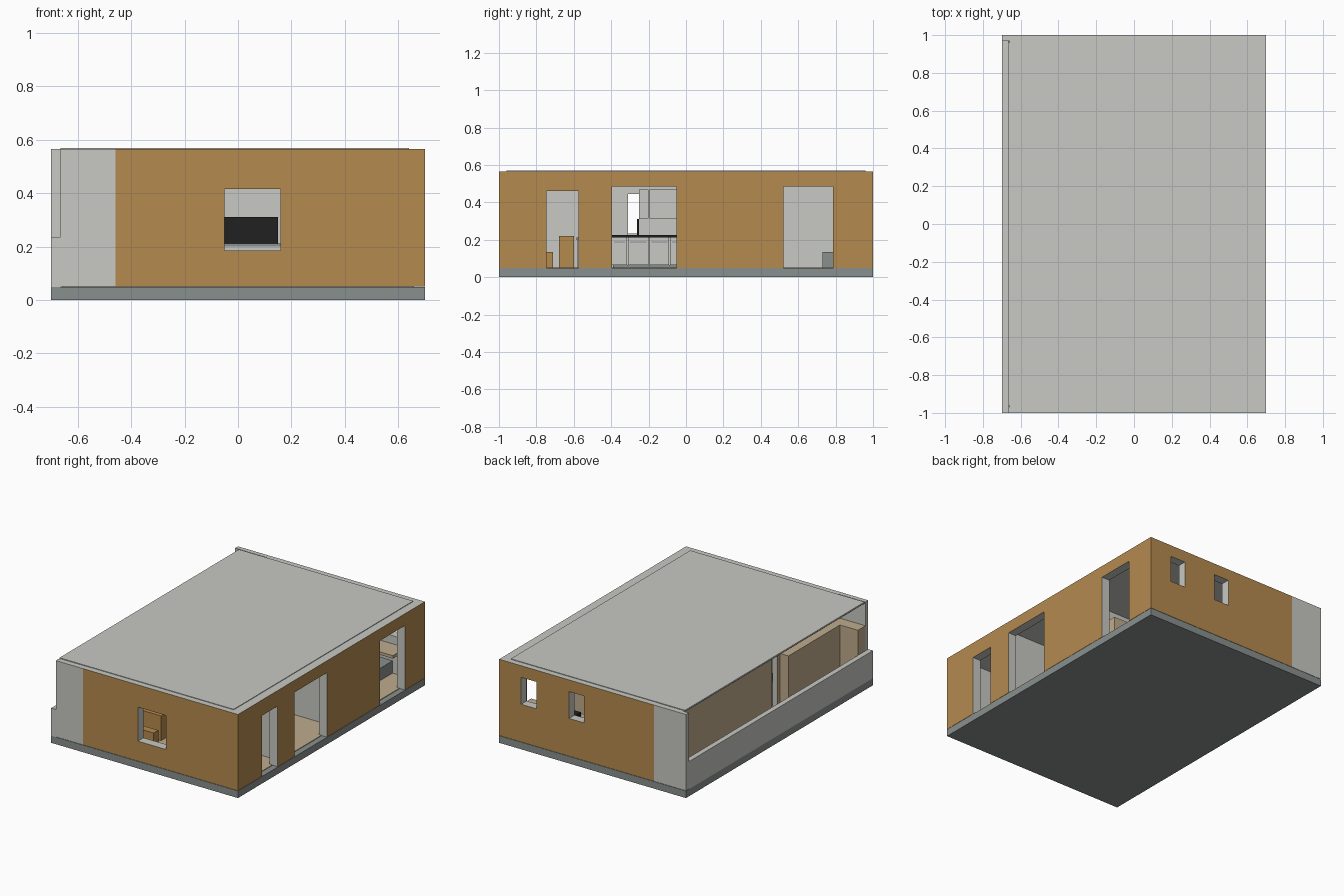
import bpy, bmesh
from mathutils import Vector

cube = bpy.data.objects.get("Cube")
if cube:
    bpy.data.objects.remove(cube, do_unlink=True)


def material(name, rgb):
    m = bpy.data.materials.new(name)
    m.use_nodes = True
    m.diffuse_color = (*rgb, 1)
    m.node_tree.nodes["Principled BSDF"].inputs["Base Color"].default_value = (*rgb, 1)
    return m


OCHRE = material("ochre render", (0.46, 0.255, 0.078))
GREY = material("light grey plaster", (0.58, 0.58, 0.55))
PLINTH = material("plinth grey", (0.25, 0.28, 0.27))
TAN = material("tan wood", (0.52, 0.41, 0.27))
BLACK = material("black", (0.015, 0.015, 0.015))


def box(name, x, y, z, *mats):
    """Box from (min, max) pairs along each axis."""
    bm = bmesh.new()
    bmesh.ops.create_cube(bm, size=1)
    for v in bm.verts:
        v.co = Vector([(r[0] + r[1]) / 2 + c * (r[1] - r[0])
                       for r, c in zip((x, y, z), v.co)])
    me = bpy.data.meshes.new(name)
    bm.to_mesh(me)
    bm.free()
    for m in mats:
        me.materials.append(m)
    ob = bpy.data.objects.new(name, me)
    bpy.context.collection.objects.link(ob)
    return ob


def wall(name, x, y, z, openings, mats=(GREY, OCHRE)):
    """Wall with cut openings; the second material goes on the outside face."""
    ob = box(name, x, y, z, *mats)
    for i, o in enumerate(openings):
        cutter = box(f"{name}_cutter_{i}", *o, GREY)
        cutter.hide_render = True
        cutter.hide_viewport = True
        mod = ob.modifiers.new("opening", "BOOLEAN")
        mod.operation = "DIFFERENCE"
        mod.solver = "EXACT"
        mod.object = cutter
    # bake the cuts, then paint the outer skin by position and direction
    deps = bpy.context.evaluated_depsgraph_get()
    deps.update()
    me = bpy.data.meshes.new_from_object(ob.evaluated_get(deps))
    ob.modifiers.clear()
    ob.data = me
    me.materials.clear()
    for m in mats:
        me.materials.append(m)
    for p in me.polygons:
        c, n = p.center, p.normal
        outer = c.x * n.x > 0.69 or c.y * n.y > 0.99
        p.material_index = 1 if outer else 0
    return ob


TOP = 0.566
BASE = 0.05
WALL_Z = (BASE, TOP)
INNER = -0.46   # plane between the rooms and the loggia

# Base
box("plinth", (-0.7, 0.7), (-1, 1), (0, BASE - 0.002), PLINTH)
box("floor", (-0.66, 0.66), (-0.965, 0.965), (0.03, BASE + 0.002), TAN)

# Outer walls
wall("front_wall", (INNER, 0.7), (-1, -0.94), WALL_Z,
     [((-0.05, 0.16), (-1.1, -0.9), (0.185, 0.415))])
wall("back_wall", (INNER, 0.7), (0.94, 1), WALL_Z,
     [(x, (0.9, 1.1), (0.305, 0.487)) for x in ((0.42, 0.535), (0.063, 0.176))])
doors = [(-0.745, -0.575, 0.46), (-0.395, -0.05, 0.485), (0.52, 0.785, 0.485)]
wall("left_wall", (0.64, 0.7), (-0.94, 0.94), WALL_Z,
     [((0.6, 0.8), (a, b), (BASE - 0.1, top)) for a, b, top in doors])

# Loggia: side walls, parapet and inner wall with its door
box("loggia_front_wall", (-0.665, INNER), (-1, -0.97), WALL_Z, GREY)
box("loggia_back_wall", (-0.7, INNER), (0.97, 1), WALL_Z, GREY)
box("parapet", (-0.7, -0.665), (-1, 0.97), (BASE - 0.002, 0.235), GREY)
loggia_door = ((-0.6, -0.3), (-0.31, -0.25), (BASE - 0.1, 0.445))
wall("inner_wall", (INNER, -0.43), (-0.94, 0.94), (BASE, 0.56), [loggia_door])
wall("inner_wall_cladding", (INNER - 0.008, INNER), (-0.97, 0.97), (BASE, 0.56),
     [loggia_door], (TAN, TAN))
box("loggia_long_cupboard", (-0.53, INNER - 0.008), (-0.89, -0.34), (BASE, 0.405), TAN)
box("loggia_end_cupboard", (-0.665, INNER - 0.008), (-0.97, -0.89), (BASE, 0.405), TAN)

# Roof: ceiling slab and the slightly raised top layer
box("ceiling", (-0.66, 0.66), (-0.975, 0.975), (0.555, TOP - 0.001), GREY)
box("roof_layer", (-0.665, 0.64), (-0.96, 0.96), (TOP - 0.006, 0.57), GREY)

# Room partitions
for name, y in (("hall", -0.5), ("bedroom", 0.1)):
    box(f"{name}_partition", (-0.43, 0.64), (y, y + 0.03), (BASE, 0.556), GREY)

# Kitchen along the inner wall
kx = (-0.43, -0.22)
box("kitchen_kickboard", (-0.43, -0.24), (-0.39, -0.02), (BASE, 0.065), PLINTH)
units = [(-0.395, -0.315), (-0.31, -0.2), (-0.195, -0.09), (-0.085, -0.02)]
for i, y in enumerate(units):
    box(f"kitchen_base_unit_{i}", kx, y, (0.065, 0.212), GREY)
    box(f"kitchen_handle_{i}", (-0.22, -0.214), (y[0] + 0.01, y[1] - 0.01),
        (0.185, 0.19), PLINTH)
box("kitchen_worktop", (-0.43, -0.21), (-0.395, -0.02), (0.212, 0.225), BLACK)
box("kitchen_tap", (-0.34, -0.325), (-0.262, -0.25), (0.225, 0.31), BLACK)
for i, y in enumerate(((-0.25, -0.2), (-0.195, -0.02))):
    box(f"kitchen_wall_unit_{i}", (-0.43, -0.3), y, (0.315, 0.47), GREY)

# Front room: counter, dark screen and wooden cupboards
box("counter", (-0.06, 0.16), (-0.58, -0.5), (BASE, 0.2), GREY)
box("counter_top", (-0.06, 0.16), (-0.585, -0.5), (0.2, 0.212), PLINTH)
box("dark_screen", (-0.055, 0.15), (-0.53, -0.505), (0.212, 0.31), BLACK)
box("low_cupboard", (-0.43, -0.1), (-0.68, -0.6), (BASE, 0.22), OCHRE)
box("tall_cupboard", (-0.42, -0.1), (-0.565, -0.5), (0.24, 0.45), OCHRE)
box("low_bench", (-0.43, -0.1), (-0.76, -0.71), (BASE, 0.135), OCHRE)

# Back room: bed end, low unit and shelf
box("bed", (0.2, 0.58), (0.15, 0.5), (BASE, 0.25), TAN)
box("low_unit", (0.1, 0.5), (0.73, 0.94), (BASE, 0.135), PLINTH)
box("back_shelf", (0.1, 0.6), (0.8, 0.94), (0.23, 0.25), TAN)
box("shelf_box", (0.2, 0.4), (0.84, 0.9), (0.25, 0.28), BLACK)
